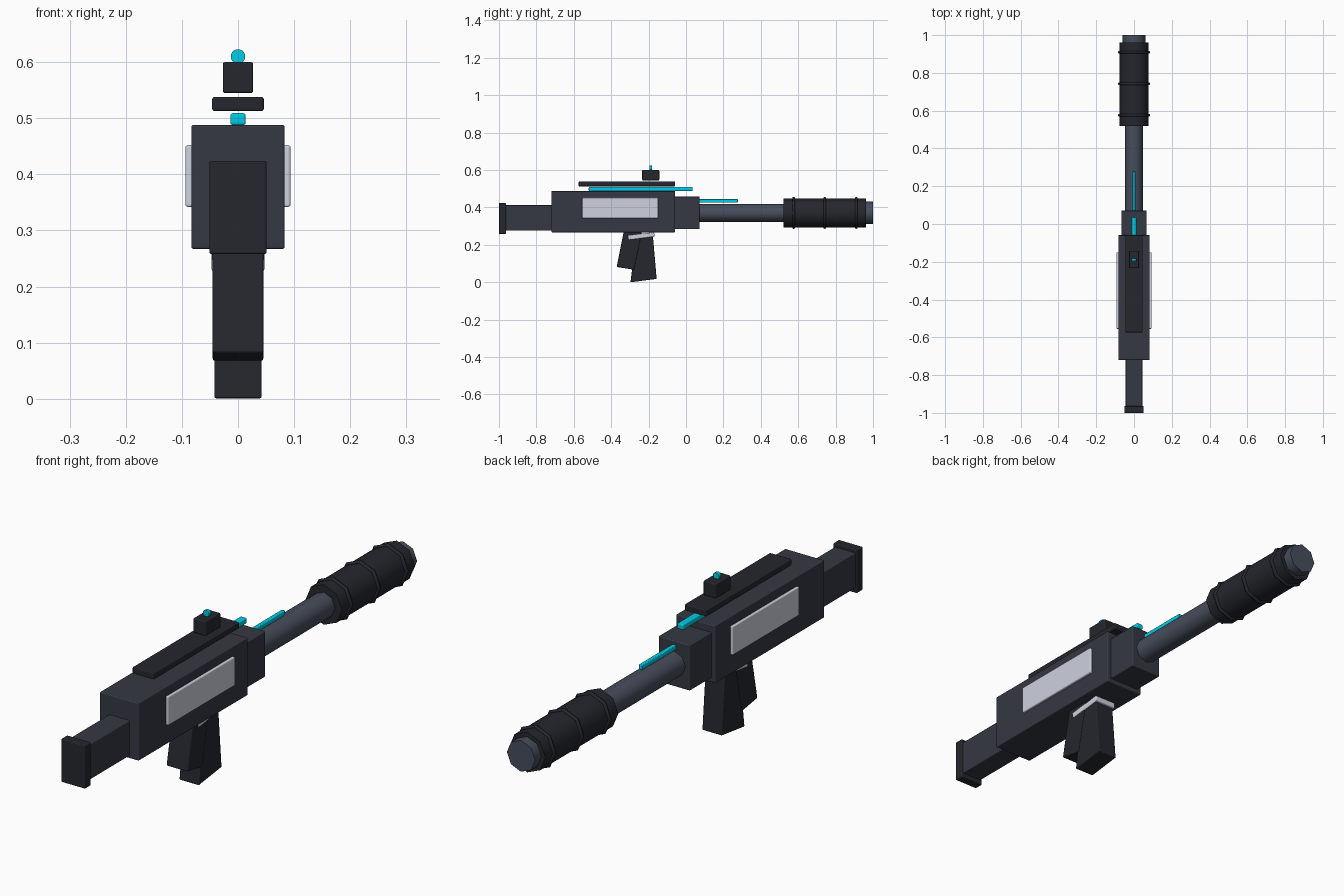
import bpy, bmesh, math
from mathutils import Matrix

if "Cube" in bpy.data.objects:
    bpy.data.objects.remove(bpy.data.objects["Cube"])


def material(name, rgb):
    m = bpy.data.materials.new(name)
    m.diffuse_color = (*rgb, 1)
    m.use_nodes = True
    m.node_tree.nodes["Principled BSDF"].inputs["Base Color"].default_value = m.diffuse_color
    return m


BODY = material("body_slate", (0.036, 0.040, 0.056))
DARK = material("dark_grip", (0.018, 0.020, 0.027))
STEEL = material("barrel_steel", (0.063, 0.075, 0.107))
CYAN = material("cyan_glow", (0.0, 0.61, 0.80))
LIGHT = material("light_panel", (0.62, 0.64, 0.74))


def finish(name, bm, mat, bevel=0.0, smooth=False):
    bmesh.ops.recalc_face_normals(bm, faces=bm.faces)
    for f in bm.faces:
        f.smooth = smooth
    me = bpy.data.meshes.new(name)
    bm.to_mesh(me)
    bm.free()
    me.materials.append(mat)
    if smooth:
        me.set_sharp_from_angle(angle=math.radians(62))
    ob = bpy.data.objects.new(name, me)
    bpy.context.collection.objects.link(ob)
    if bevel:
        mod = ob.modifiers.new("edge_bevel", 'BEVEL')
        mod.width, mod.segments = bevel, 3
    return ob


def prism(name, profile, x0, x1, mat, bevel=0.004):
    """Extrude a (y, z) side profile from x0 to x1."""
    bm = bmesh.new()
    face = bm.faces.new([bm.verts.new((x0, y, z)) for y, z in profile])
    ext = bmesh.ops.extrude_face_region(bm, geom=[face])
    moved = [v for v in ext["geom"] if isinstance(v, bmesh.types.BMVert)]
    bmesh.ops.translate(bm, verts=moved, vec=(x1 - x0, 0, 0))
    return finish(name, bm, mat, bevel)


def box(name, half_x, y, z, mat, bevel=0.004):
    corners = [(y[0], z[0]), (y[1], z[0]), (y[1], z[1]), (y[0], z[1])]
    return prism(name, corners, -half_x, half_x, mat, bevel)


def tube(name, r, y0, y1, z, mat, sides=8):
    bm = bmesh.new()
    bmesh.ops.create_cone(bm, cap_ends=True, segments=sides, radius1=r, radius2=r, depth=y1 - y0,
                          matrix=Matrix.Translation((0, (y0 + y1) / 2, z)) @ Matrix.Rotation(math.pi / 2, 4, 'X'))
    return finish(name, bm, mat, smooth=True)


def ring(name, y, z, major, minor, mat, sides=8, around=6):
    bm = bmesh.new()
    loops = []
    for i in range(sides):
        a = 2 * math.pi * i / sides
        loop = []
        for j in range(around):
            b = 2 * math.pi * j / around
            r = major + minor * math.cos(b)
            loop.append(bm.verts.new((r * math.cos(a), y + minor * math.sin(b), z + r * math.sin(a))))
        loops.append(loop)
    for i in range(sides):
        p, q = loops[i], loops[(i + 1) % sides]
        for j in range(around):
            k = (j + 1) % around
            bm.faces.new((p[j], p[k], q[k], q[j]))
    return finish(name, bm, mat, smooth=True)


AXIS = 0.371  # barrel height

# Receiver and stock
box("receiver", 0.083, (-0.72, -0.058), (0.267, 0.488), BODY)
box("front_block", 0.067, (-0.07, 0.072), (0.284, 0.459), BODY)
box("stock", 0.044, (-0.97, -0.71), (0.276, 0.412), BODY)
box("butt_plate", 0.051, (-1.0, -0.963), (0.258, 0.424), DARK)

# Barrel, sleeve and muzzle
tube("barrel", 0.048, 0.05, 0.55, AXIS, STEEL)
tube("barrel_sleeve", 0.077, 0.52, 0.962, AXIS, DARK)
tube("muzzle", 0.060, 0.93, 1.0, AXIS, STEEL)
for i, y in enumerate((0.575, 0.742, 0.91)):
    ring(f"sleeve_ring_{i + 1}", y, AXIS, 0.078, 0.008, DARK)

# Side panels
for side, s in (("right", 1), ("left", -1)):
    prism(f"side_panel_{side}", [(-0.555, 0.342), (-0.15, 0.342), (-0.15, 0.452), (-0.555, 0.452)],
          s * 0.08, s * 0.0935, LIGHT)

# Top rail, sight and light strips
box("top_rail", 0.046, (-0.575, -0.058), (0.513, 0.538), DARK)
box("sight_block", 0.027, (-0.234, -0.143), (0.545, 0.60), DARK)
tube("sight_bead", 0.013, -0.195, -0.182, 0.61, CYAN, 16)
box("receiver_light_strip", 0.0135, (-0.52, 0.036), (0.488, 0.509), CYAN)
box("barrel_light_strip", 0.008, (0.07, 0.277), (0.426, 0.444), CYAN, 0.003)

# Grip, flared magazine and collar
prism("rear_grip", [(-0.332, 0.275), (-0.235, 0.275), (-0.278, 0.067), (-0.371, 0.082)], -0.045, 0.045, DARK)
prism("flared_magazine", [(-0.264, 0.26), (-0.178, 0.26), (-0.157, 0.018), (-0.297, 0.0)], -0.042, 0.042, DARK)
prism("grip_collar", [(-0.312, 0.25), (-0.171, 0.268), (-0.167, 0.244), (-0.306, 0.227)], -0.047, 0.047, LIGHT)
